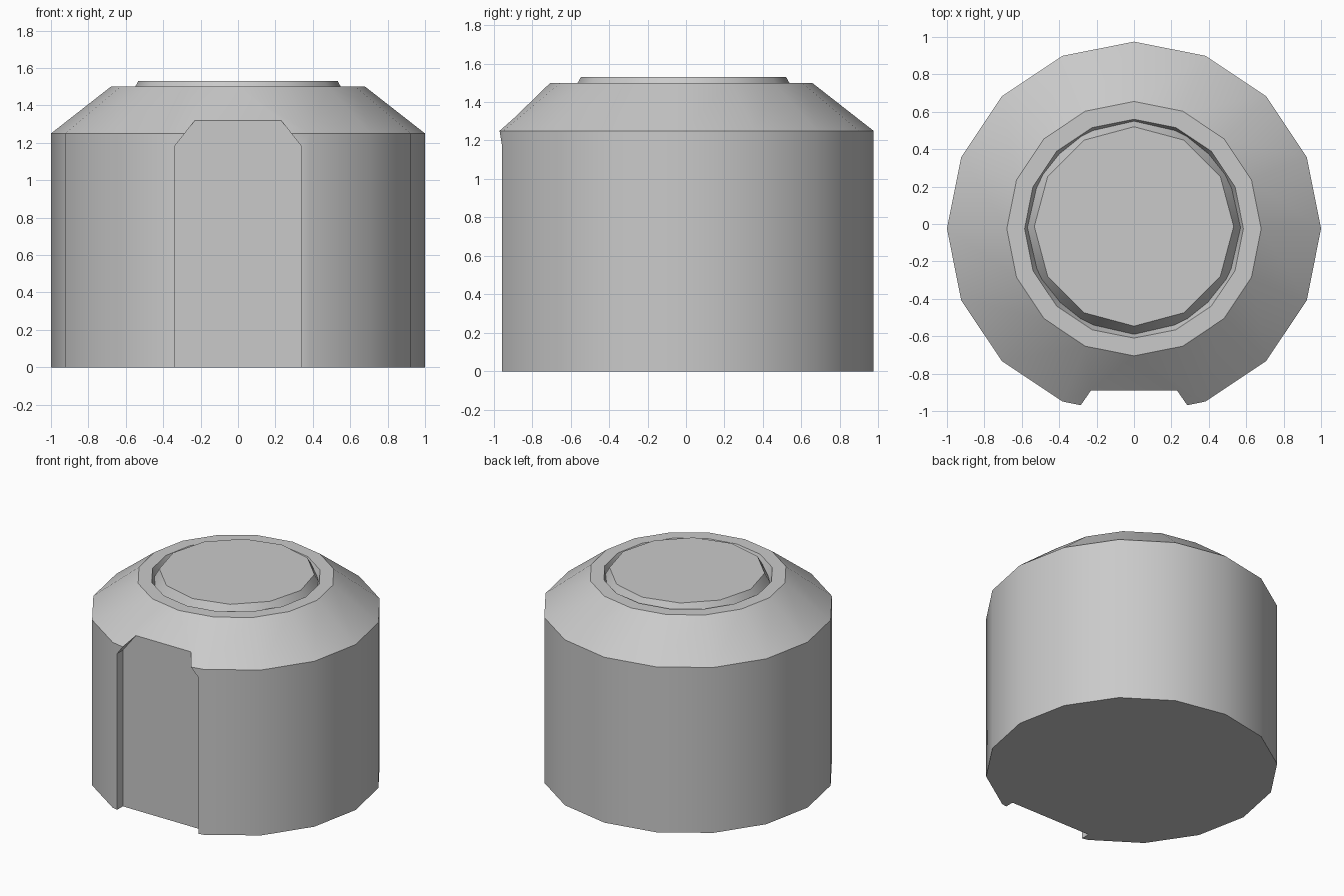
import bpy, bmesh, math

cube = bpy.data.objects.get("Cube")
if cube:
    bpy.data.objects.remove(cube, do_unlink=True)

grey = bpy.data.materials.new("plain grey")
grey.use_nodes = True
COLOR = (0.59, 0.59, 0.59, 1)
grey.diffuse_color = COLOR
for node in grey.node_tree.nodes:
    if node.type == 'BSDF_PRINCIPLED':
        node.inputs["Base Color"].default_value = COLOR


def ring(bm, sides, radius, z, cy):
    """Vertices around the axis, starting at the front."""
    step = math.tau / sides
    return [bm.verts.new((radius * math.sin(i * step), cy - radius * math.cos(i * step), z))
            for i in range(sides)]


def bridge(bm, low, high, closed=True):
    n = len(low)
    for i in range(n if closed else n - 1):
        j = (i + 1) % n
        bm.faces.new((low[i], low[j], high[j], high[i]))


def finish(bm, name):
    bmesh.ops.recalc_face_normals(bm, faces=bm.faces[:])
    mesh = bpy.data.meshes.new(name)
    bm.to_mesh(mesh)
    bm.free()
    mesh.materials.append(grey)
    obj = bpy.data.objects.new(name, mesh)
    bpy.context.collection.objects.link(obj)
    bpy.ops.object.select_all(action='DESELECT')
    obj.select_set(True)
    bpy.context.view_layer.objects.active = obj
    bpy.ops.object.shade_smooth_by_angle(angle=math.radians(31))
    return obj


# Body: sixteen-sided drum with a sloping shoulder and a recessed top
CY = -0.025
bm = bmesh.new()
base = ring(bm, 16, 1.0, 0, CY)
rim = ring(bm, 16, 1.0, 1.25, CY)
top = ring(bm, 16, 0.68, 1.5, CY)
lip = ring(bm, 16, 0.585, 1.5, CY)
floor = ring(bm, 16, 0.543, 1.4, CY)

# The front corner makes way for the notch
for corners in (base, rim):
    bm.verts.remove(corners.pop(0))
bridge(bm, base, rim, closed=False)
bridge(bm, rim, top[1:], closed=False)
bridge(bm, top, lip)
bridge(bm, lip, floor)
bm.faces.new(floor)

# Notch: upright recess with chamfered upper corners
BACK = -0.89
sides = []
for s, k in ((1, 0), (-1, -1)):
    points = ((0.34, -0.957, 0), (0.34, -0.957, 1.18), (0.285, -0.969, 1.25),
              (0.23, BACK, 1.32), (0.34, BACK, 1.18), (0.34, BACK, 0))
    out_low, out_high, edge, peak, in_high, in_low = [
        bm.verts.new((s * x, y, z)) for x, y, z in points]
    bm.faces.new((out_low, base[k], rim[k], edge, out_high))
    bm.faces.new((edge, rim[k], top[1:][k], top[0], peak))
    bm.faces.new((out_low, out_high, in_high, in_low))
    bm.faces.new((out_high, edge, peak, in_high))
    sides.append((out_low, in_low, in_high, peak))

(lo, li, lh, lp), (ro, ri, rh, rp) = sides
bm.faces.new((li, lh, lp, rp, rh, ri))
bm.faces.new((lp, top[0], rp))
bm.faces.new(base + [ro, ri, li, lo])
finish(bm, "body")

# Top plate: tapered twelve-sided disc sitting in the recess
bm = bmesh.new()
low = ring(bm, 12, 0.605, 1.4, -0.013)
high = ring(bm, 12, 0.533, 1.53, -0.013)
bridge(bm, low, high)
bm.faces.new(low)
bm.faces.new(high)
finish(bm, "top_plate")
